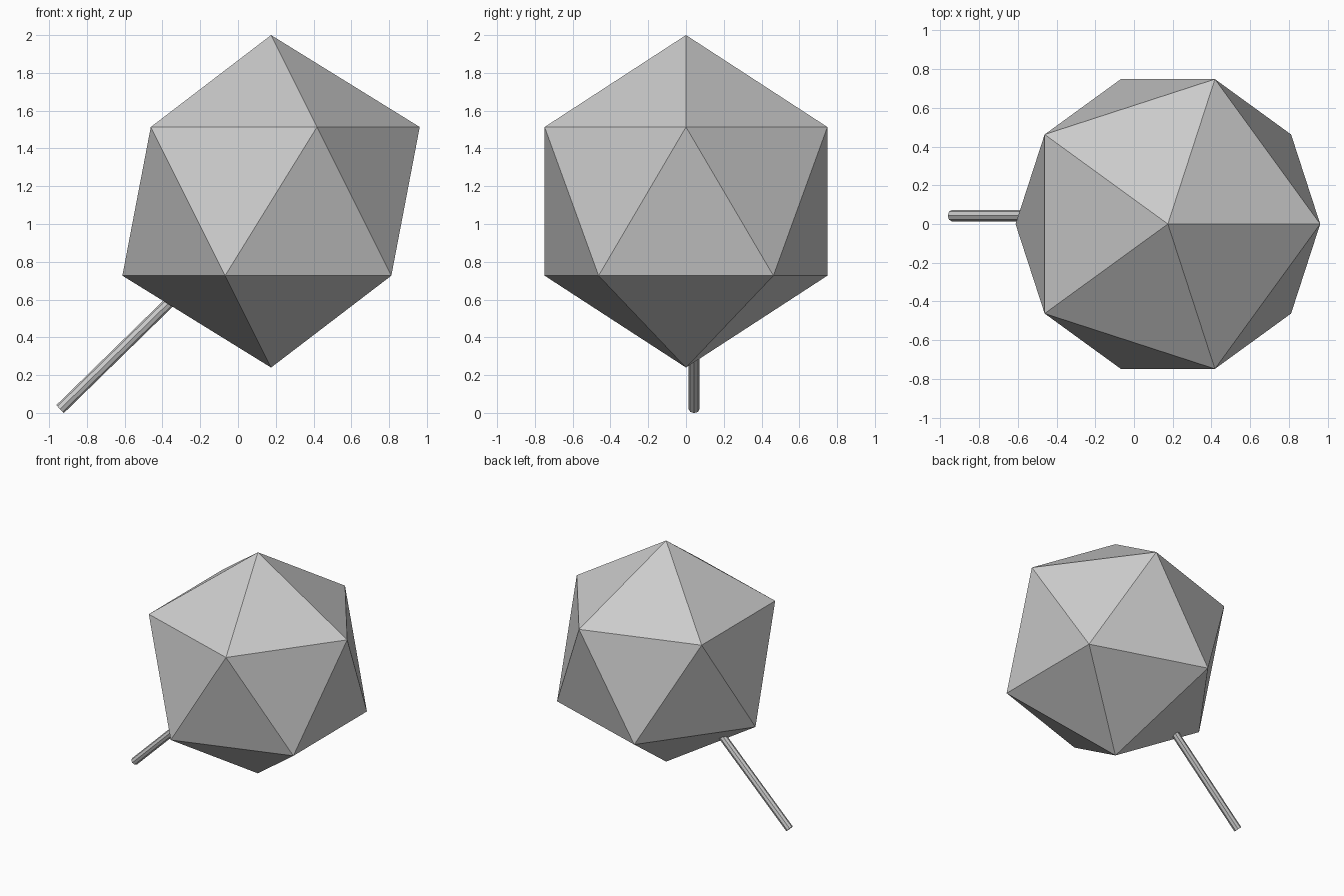
import bpy
from mathutils import Vector

if "Cube" in bpy.data.objects:
    bpy.data.objects.remove(bpy.data.objects["Cube"])

# Faceted head: a plain icosahedron
bpy.ops.mesh.primitive_ico_sphere_add(subdivisions=1, radius=0.88, location=(0.175, 0, 1.12))
bpy.context.object.name = "faceted_head"

# Thin slanted stick, running into the head
start = Vector((-0.942, 0.043, 0.02))
end = Vector((-0.2, 0.043, 0.745))
axis = end - start
bpy.ops.mesh.primitive_cylinder_add(vertices=8, radius=0.029, depth=axis.length,
                                    location=(start + end) / 2)
stick = bpy.context.object
stick.name = "stick"
stick.rotation_euler = axis.to_track_quat('Z', 'Y').to_euler()
